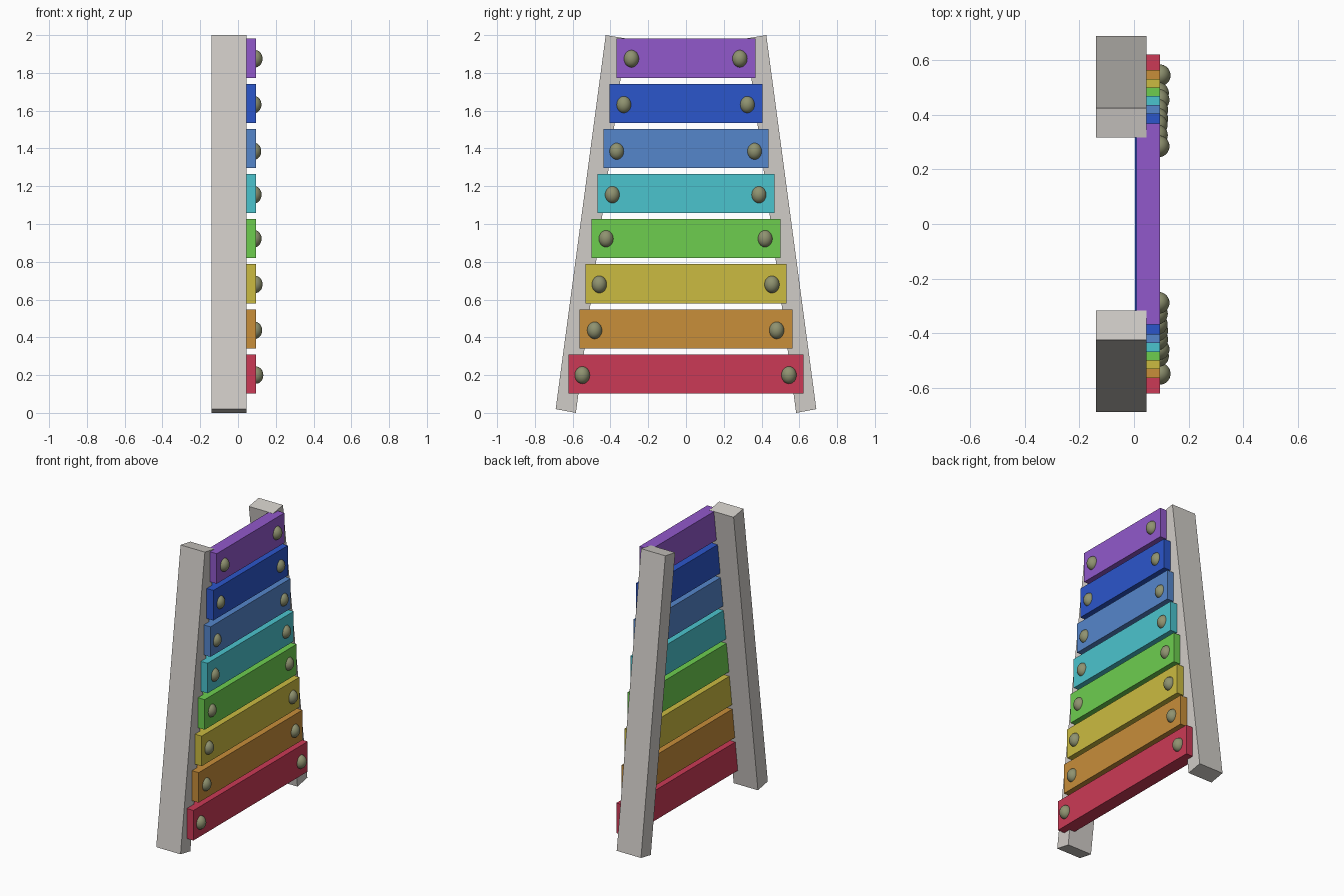
import bpy, bmesh
from mathutils import Matrix

cube = bpy.data.objects.get("Cube")
if cube:
    bpy.data.objects.remove(cube, do_unlink=True)


def material(name, rgb):
    """Flat material from 0-255 display values, stored as linear."""
    col = []
    for v in rgb:
        c = v / 255
        col.append(c / 12.92 if c <= 0.04045 else ((c + 0.055) / 1.055) ** 2.4)
    col.append(1.0)
    mat = bpy.data.materials.new(name)
    mat.use_nodes = True
    mat.diffuse_color = col
    mat.node_tree.nodes["Principled BSDF"].inputs["Base Color"].default_value = col
    return mat


def add_object(name, bm, mat, smooth=False):
    bmesh.ops.recalc_face_normals(bm, faces=bm.faces)
    mesh = bpy.data.meshes.new(name)
    for face in bm.faces:
        face.smooth = smooth
    bm.to_mesh(mesh)
    bm.free()
    mesh.materials.append(mat)
    obj = bpy.data.objects.new(name, mesh)
    bpy.context.collection.objects.link(obj)
    return obj


def rail(name, side, mat):
    """Slanted square-ended post, extruded along x from its side profile."""
    profile = [(0.69, 0.02), (0.583, 0.0), (0.318, 1.982), (0.425, 2.0)]
    bm = bmesh.new()
    face = bm.faces.new([bm.verts.new((-0.14, side * y, z)) for y, z in profile])
    ext = bmesh.ops.extrude_face_region(bm, geom=[face])
    verts = [g for g in ext["geom"] if isinstance(g, bmesh.types.BMVert)]
    bmesh.ops.translate(bm, verts=verts, vec=(0.185, 0, 0))
    add_object(name, bm, mat)


def bar(name, half_width, z, back, mat):
    front = 0.096
    bm = bmesh.new()
    place = Matrix.Translation(((front + back) / 2, 0, z))
    size = Matrix.Diagonal((front - back, 2 * half_width, 0.207, 1))
    bmesh.ops.create_cube(bm, size=1, matrix=place @ size)
    add_object(name, bm, mat)


def knob(name, y, z, tip, mat):
    bm = bmesh.new()
    place = Matrix.Translation((tip - 0.04, y, z))
    size = Matrix.Diagonal((0.04, 0.04, 0.046, 1))
    bmesh.ops.create_uvsphere(bm, u_segments=32, v_segments=16, radius=1,
                              matrix=place @ size)
    add_object(name, bm, mat, smooth=True)


# Side rails
grey = material("warm grey", (208, 204, 199))
rail("left_rail", 1, grey)
rail("right_rail", -1, grey)

# Coloured bars with a knob near each end, bottom to top:
# colour, rgb, half width, knob y, knob z, knob tip x
brass = material("dull olive", (143, 146, 112))
bars = [
    ("red", (203, 58, 86), 0.622, 0.547, 0.200, 0.134),
    ("orange", (200, 142, 58), 0.565, 0.482, 0.437, 0.128),
    ("yellow", (203, 187, 65), 0.532, 0.457, 0.680, 0.130),
    ("green", (109, 206, 79), 0.500, 0.421, 0.922, 0.125),
    ("cyan", (75, 196, 206), 0.469, 0.388, 1.155, 0.125),
    ("sky_blue", (85, 134, 203), 0.437, 0.365, 1.385, 0.123),
    ("deep_blue", (43, 86, 203), 0.405, 0.327, 1.632, 0.124),
    ("purple", (145, 89, 203), 0.369, 0.287, 1.875, 0.130),
]
for i, (colour, rgb, half, ky, kz, tip) in enumerate(bars):
    mat = material(colour.replace("_", " "), rgb)
    back = 0.01 if colour == "purple" else 0.004
    bar(colour + "_bar", half, 0.206 + i * 0.2388, back, mat)
    knob(colour + "_left_knob", ky - 0.002, kz, tip, brass)
    knob(colour + "_right_knob", -ky - 0.002, kz, tip, brass)
